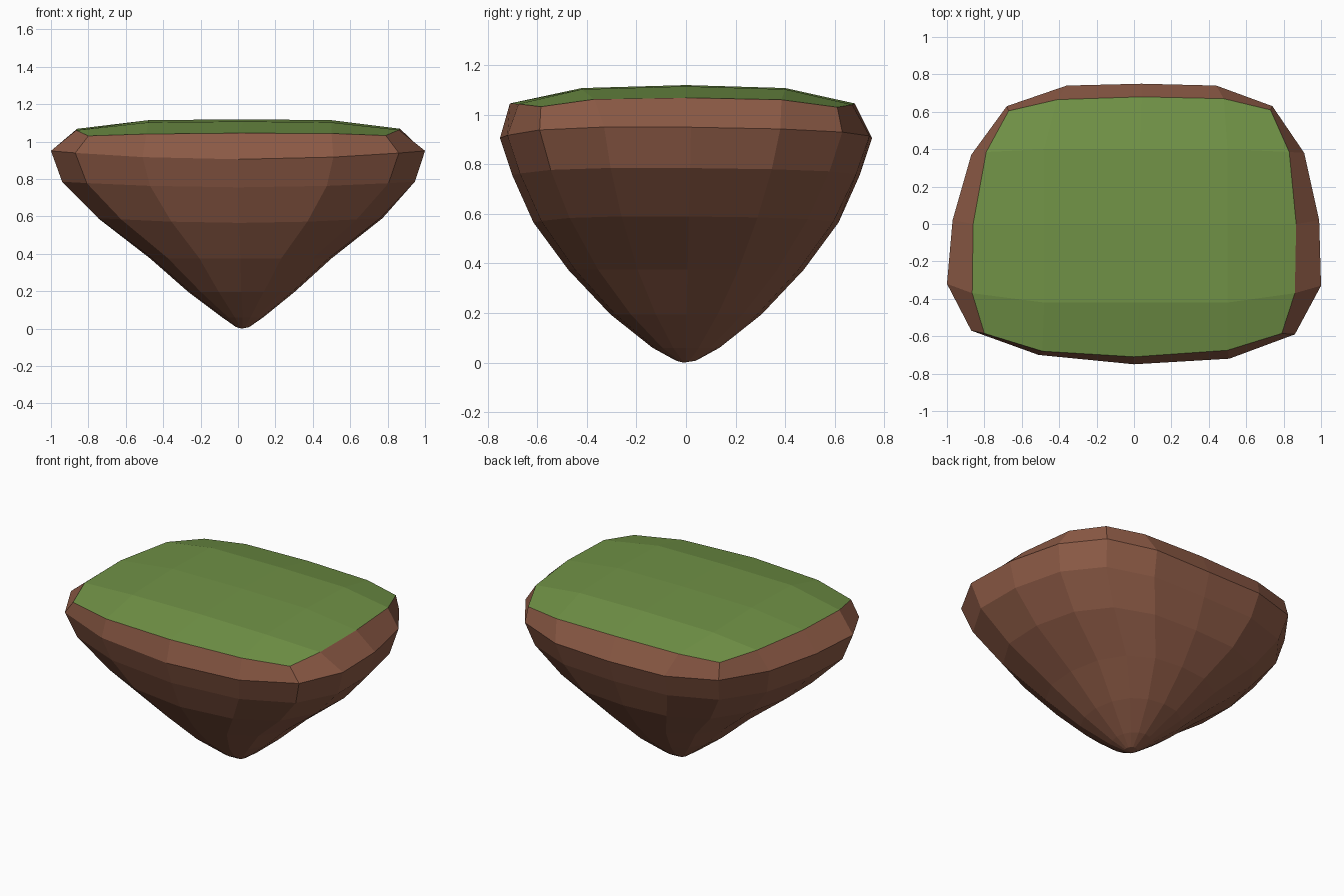
import bpy, bmesh, math

if "Cube" in bpy.data.objects:
    bpy.data.objects.remove(bpy.data.objects["Cube"])

def material(name, col):
    m = bpy.data.materials.new(name)
    m.diffuse_color = (*col, 1)
    m.use_nodes = True
    m.node_tree.nodes["Principled BSDF"].inputs["Base Color"].default_value = m.diffuse_color
    return m

soil = material("soil brown", (0.27, 0.105, 0.062))
grass = material("grass green", (0.165, 0.29, 0.062))

# 16-sided outlines, anticlockwise from the front middle
RIM = [(0, -.75), (.51, -.72), (.86, -.59), (1, -.33), (.99, .02), (.91, .38), (.74, .63), (.44, .74),
       (.04, .75), (-.36, .74), (-.68, .63), (-.87, .37), (-.97, .02), (-1, -.32), (-.87, -.57), (-.51, -.70)]
TURF = [(0, -.71), (.50, -.675), (.79, -.585), (.86, -.37), (.867, 0), (.83, .385), (.73, .61), (.48, .67),
        (.04, .68), (-.41, .665), (-.67, .605), (-.79, .385), (-.86, 0), (-.865, -.37), (-.8, -.585), (-.49, -.68)]
TURF_Z = [1.045, 1.043, 1.032, 1.062, 1.068, 1.06, 1.03, 1.04] * 2
N = 16

def make(name, bm, mat):
    bmesh.ops.recalc_face_normals(bm, faces=bm.faces)
    me = bpy.data.meshes.new(name)
    bm.to_mesh(me)
    bm.free()
    me.materials.append(mat)
    ob = bpy.data.objects.new(name, me)
    bpy.context.collection.objects.link(ob)

def turf_ring(bm):
    return [bm.verts.new((x, y, z)) for (x, y), z in zip(TURF, TURF_Z)]

# Rock: bevelled rim, then rings shrinking and rounding towards the tip
bm = bmesh.new()
rings = [turf_ring(bm)]
# z, half width, half depth, roundness, rise at the sides
LEVELS = [(.905, 1, .75, 0, .045), (.755, .95, .70, .1, .03), (.565, .77, .615, .3, .025),
          (.375, .49, .475, .5, 0), (.195, .285, .305, .7, 0), (.06, .11, .135, 1, 0), (.008, .035, .04, 1, 0)]
for z, w, d, r, rise in LEVELS:
    ring = []
    for i, (x, y) in enumerate(RIM):
        a = math.tau * i / N - math.pi / 2
        px = x * (1 - r) + r * math.cos(a)
        py = y / .75 * (1 - r) + r * math.sin(a)
        ring.append(bm.verts.new((w * px + .025 * r, d * py, z + rise * x * x)))
    rings.append(ring)
for a, b in zip(rings, rings[1:]):
    for i in range(N):
        j = (i + 1) % N
        bm.faces.new((a[i], b[i], b[j], a[j]))
tip = bm.verts.new((.02, -.01, 0))
for i in range(N):
    bm.faces.new((rings[-1][i], tip, rings[-1][(i + 1) % N]))
make("rock_base", bm, soil)

# Grass: 4 x 4 grid whose border is the turf outline
bm = bmesh.new()
edge = turf_ring(bm)
grid = {}
for k in range(5):
    grid[k, 0] = edge[(k - 2) % N]       # front
    grid[4, k] = edge[2 + k]             # right
    grid[4 - k, 4] = edge[6 + k]         # back
    grid[0, 4 - k] = edge[(10 + k) % N]  # left
for i, x in enumerate((-.48, .03, .5), 1):
    for j, y in enumerate((-.42, .0, .4), 1):
        z = 1.119 - .005 * (i != 2) - .012 * (j != 2)
        grid[i, j] = bm.verts.new((x, y, z))
for i in range(4):
    for j in range(4):
        bm.faces.new((grid[i, j], grid[i + 1, j], grid[i + 1, j + 1], grid[i, j + 1]))
make("grass_top", bm, grass)
